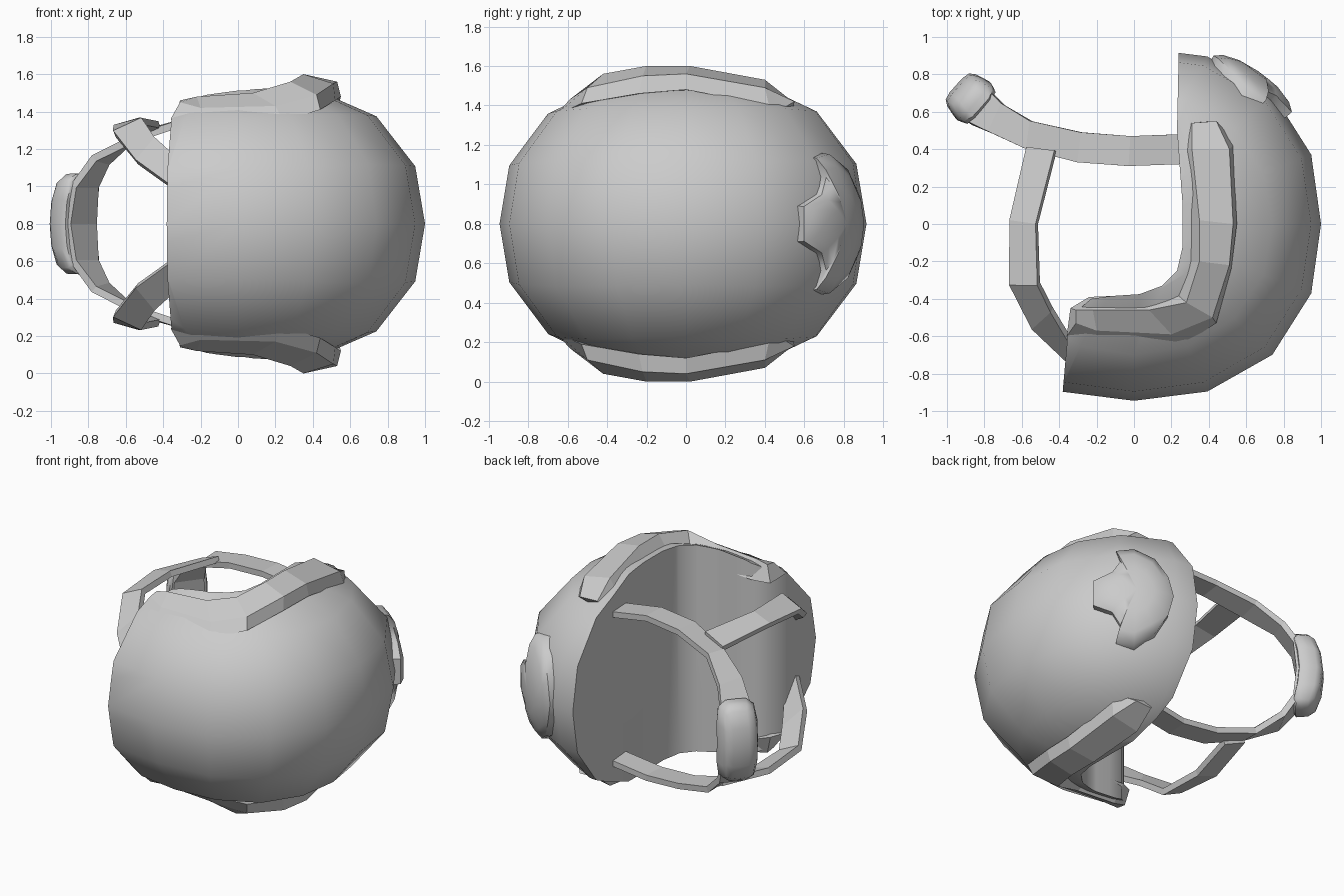
import bpy, bmesh, math
from mathutils import Vector

cube = bpy.data.objects.get("Cube")
if cube:
    bpy.data.objects.remove(cube, do_unlink=True)

MID = 0.8            # height of the symmetry plane
RY, RZ, N = 0.945, 0.755, 2.3

grey = bpy.data.materials.new("plain_grey")
grey.use_nodes = True
grey.diffuse_color = (0.6, 0.6, 0.6, 1)
grey.node_tree.nodes["Principled BSDF"].inputs["Base Color"].default_value = (0.6, 0.6, 0.6, 1)


def finish(name, bm, smooth=None):
    """Turn a bmesh, modelled around the symmetry plane, into an object."""
    bmesh.ops.recalc_face_normals(bm, faces=bm.faces)
    me = bpy.data.meshes.new(name)
    bm.to_mesh(me)
    bm.free()
    ob = bpy.data.objects.new(name, me)
    ob.location.z = MID
    bpy.context.collection.objects.link(ob)
    me.materials.append(grey)
    if smooth:
        shade(ob, smooth)
    return ob


def shade(ob, angle):
    bpy.ops.object.select_all(action='DESELECT')
    bpy.context.view_layer.objects.active = ob
    ob.select_set(True)
    bpy.ops.object.shade_smooth_by_angle(angle=math.radians(angle))


def mirror(ob):
    m = ob.modifiers.new("mirror", 'MIRROR')
    m.use_axis = (False, False, True)


def loft(name, stations, closed):
    """Skin rows of points; closed rows make a capped bar."""
    bm = bmesh.new()
    rows = [[bm.verts.new((x, y, z - MID)) for x, y, z in s] for s in stations]
    k = len(rows[0])
    for a, b in zip(rows, rows[1:]):
        for i in range(k if closed else k - 1):
            j = (i + 1) % k
            bm.faces.new((a[i], a[j], b[j], b[i]))
    if closed:
        bm.faces.new(rows[0])
        bm.faces.new(rows[-1])
    return finish(name, bm)


# Rounded shell
bm = bmesh.new()
bmesh.ops.create_uvsphere(bm, u_segments=16, v_segments=8, radius=1)
for v in bm.verts:
    v.co /= sum(abs(c) ** N for c in v.co) ** (1 / N)
    v.co.y *= RY
    v.co.z *= RZ * (1 + 0.04 * v.co.x)
shell = finish("shell", bm)

# Opening cut through the shell
opening = [(0.24, 1.2), (0.24, 0.95), (0.23, 0.5), (0.26, 0.1), (0.26, -0.12), (0.23, -0.25),
           (0.15, -0.33), (0.03, -0.375), (-0.12, -0.385), (-0.23, -0.40), (-0.31, -0.47),
           (-0.355, -0.6), (-0.38, -0.88), (-0.40, -1.2), (-1.5, -1.2), (-1.5, 1.2)]
bm = bmesh.new()
base = bm.faces.new([bm.verts.new((x, y, -1)) for x, y in opening])
ext = bmesh.ops.extrude_face_region(bm, geom=[base])
bmesh.ops.translate(bm, vec=(0, 0, 2), verts=[g for g in ext["geom"] if isinstance(g, bmesh.types.BMVert)])
cutter = finish("opening_cutter", bm)
cut = shell.modifiers.new("opening", 'BOOLEAN')
cut.operation = 'DIFFERENCE'
cut.solver = 'EXACT'
cut.object = cutter
bpy.context.view_layer.update()
bpy.context.view_layer.objects.active = shell
bpy.ops.object.modifier_apply(modifier="opening")
bpy.data.objects.remove(cutter, do_unlink=True)
shade(shell, 40)

# Raised rims along the opening, above and below
rim = loft("rim", [
    [(.28, .54, 1.36), (.31, .54, 1.42), (.44, .55, 1.42), (.53, .45, 1.36)],
    [(.26, .38, 1.42), (.31, .40, 1.53), (.51, .40, 1.49), (.53, .42, 1.40)],
    [(.26, .10, 1.46), (.35, .02, 1.60), (.53, .00, 1.56), (.55, .00, 1.48)],
    [(.26, -.20, 1.46), (.35, -.20, 1.60), (.51, -.22, 1.55), (.52, -.24, 1.46)],
    [(.20, -.35, 1.42), (.28, -.42, 1.56), (.42, -.50, 1.49), (.44, -.53, 1.41)],
    [(.00, -.38, 1.38), (.08, -.46, 1.50), (.20, -.59, 1.43), (.24, -.66, 1.35)],
    [(-.24, -.39, 1.36), (-.22, -.46, 1.48), (-.20, -.57, 1.42), (-.20, -.66, 1.32)],
    [(-.34, -.45, 1.34), (-.31, -.46, 1.46), (-.31, -.53, 1.45), (-.36, -.60, 1.36)],
], True)
mirror(rim)


def strap(name, pairs):
    ob = loft(name, pairs, False)
    mirror(ob)
    s = ob.modifiers.new("thickness", 'SOLIDIFY')
    s.thickness = 0.04
    s.offset = 0
    s.use_even_offset = True


# Main strap arching around to the rear pad
strap("main_strap", [
    [(.25, .32, 1.32), (.25, .48, 1.32)],
    [(-.03, .31, 1.36), (-.02, .47, 1.36)],
    [(-.30, .33, 1.34), (-.28, .49, 1.34)],
    [(-.57, .40, 1.25), (-.55, .55, 1.27)],
    [(-.77, .49, 1.15), (-.70, .64, 1.13)],
    [(-.88, .54, 1.00), (-.76, .70, 1.00)],
    [(-.91, .56, .80), (-.77, .72, .80)],
])

# Side straps joining the main strap to the shell's tip
strap("side_strap", [
    [(-.57, .41, 1.27), (-.42, .39, 1.33)],
    [(-.66, .02, 1.31), (-.52, .00, 1.35)],
    [(-.66, -.32, 1.28), (-.51, -.32, 1.35)],
    [(-.54, -.55, 1.13), (-.44, -.46, 1.25)],
    [(-.36, -.72, 1.00), (-.35, -.61, 1.17)],
])

# Rear pad: a rounded block, bowed outward
wide, out = Vector((0.667, 0.745, 0)), Vector((-0.745, 0.667, 0))
bm = bmesh.new()
bmesh.ops.create_cube(bm, size=2)
bmesh.ops.subdivide_edges(bm, edges=bm.edges, cuts=3, use_grid_fill=True)
for v in bm.verts:
    p = v.co / sum(abs(c) ** 5 for c in v.co) ** 0.2
    bow = 0.08 * p.y - 0.06 * p.z ** 2
    v.co = Vector((-0.885, 0.682, 0)) + wide * p.x * (0.125 - 0.02 * p.y) + out * (bow + 0.01)
    v.co.z = 0.27 * p.z
finish("rear_pad", bm, 50)


def on_shell(deg, z, lift):
    """Point over the shell at a bearing and height."""
    c, s = math.cos(math.radians(deg)), math.sin(math.radians(deg))
    room = 1 - abs(z / (RZ * 1.03)) ** N
    r = (room / (c ** N + (s / RY) ** N)) ** (1 / N) + lift
    return (r * c, r * s, z)


# Ear cover: a lobed bulge on the shell
half = [(35, .09), (42, .15), (45, .24), (43, .34), (50, .36), (58, .28), (63, .14)]
outline = half + [(65, 0)] + [(a, -z) for a, z in reversed(half)]
bm = bmesh.new()
rings = []
for scale, lift in ((1, -0.05), (0.98, 0.015), (0.8, 0.035), (0.45, 0.045)):
    rings.append([bm.verts.new(on_shell(51 + (a - 51) * scale, z * scale, lift)) for a, z in outline])
for a, b in zip(rings, rings[1:]):
    for i in range(len(a)):
        j = (i + 1) % len(a)
        bm.faces.new((a[i], a[j], b[j], b[i]))
tip = bm.verts.new(on_shell(51, 0, 0.045))
for i, v in enumerate(rings[-1]):
    bm.faces.new((v, rings[-1][(i + 1) % len(outline)], tip))
finish("ear_cover", bm, 50)
